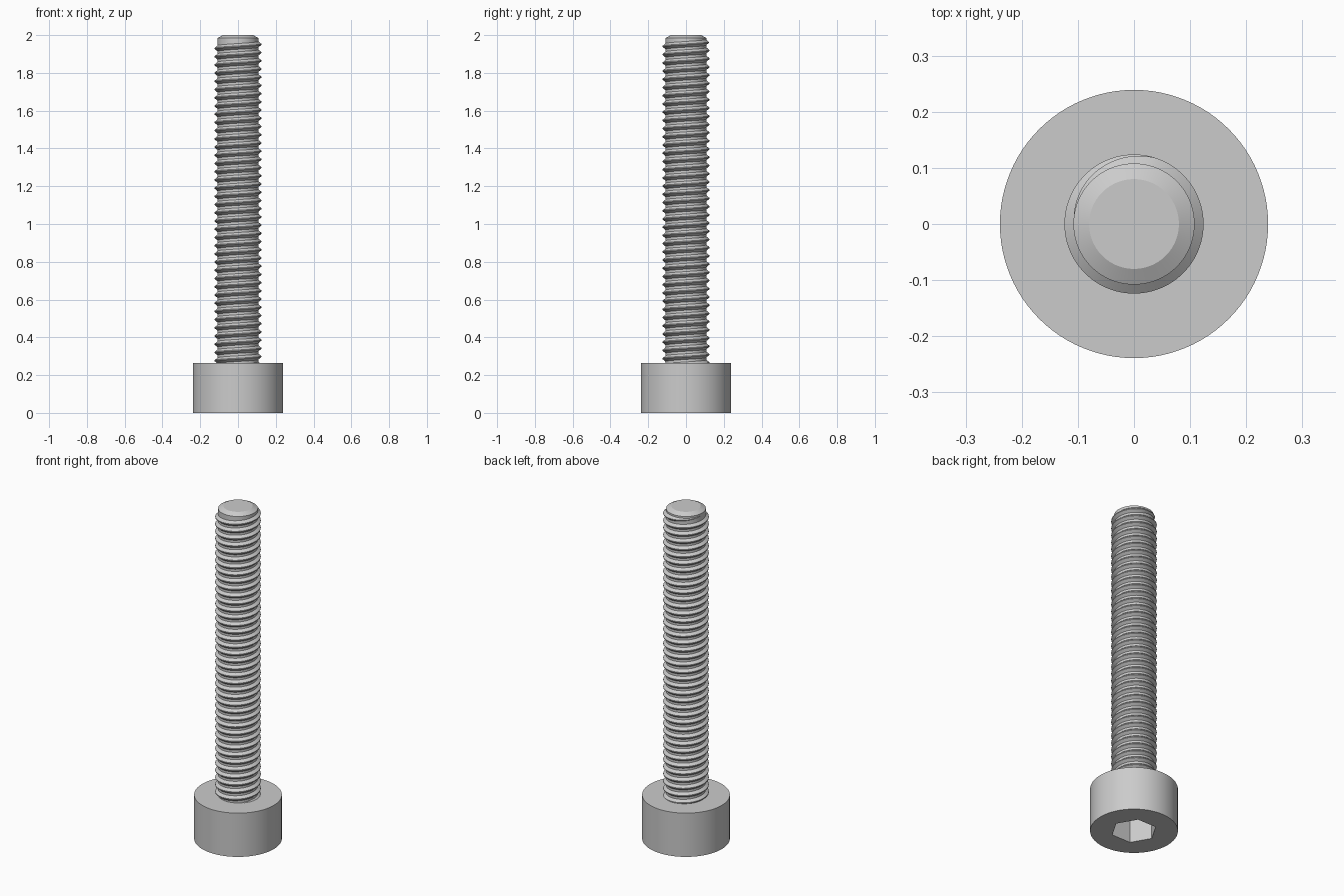
import bpy
import bmesh
from math import cos, sin, pi, radians

cube = bpy.data.objects.get("Cube")
if cube:
    bpy.data.objects.remove(cube, do_unlink=True)

SEG = 96            # segments around every round part
SIDE = SEG // 6     # segments per socket wall
PITCH = 0.0435
CORE_R, CREST_R = 0.108, 0.124

steel = bpy.data.materials.new("grey_steel")
steel.use_nodes = True
colour = (0.6, 0.6, 0.6, 1)
steel.diffuse_color = colour
steel.node_tree.nodes["Principled BSDF"].inputs["Base Color"].default_value = colour


def round_radius(r):
    return lambda k: r


def hex_radius(apothem):
    return lambda k: apothem / cos(radians((k % SIDE) * 60 / SIDE - 30))


def skin(name, loops, closed):
    """Join successive point loops with quads and cap both ends."""
    bm = bmesh.new()
    rows = [[bm.verts.new(p) for p in loop] for loop in loops]
    n = len(rows[0])
    for a, b in zip(rows, rows[1:]):
        for i in range(n if closed else n - 1):
            j = (i + 1) % n
            bm.faces.new((a[i], a[j], b[j], b[i]))
    bm.faces.new(rows[0][::-1])
    bm.faces.new(rows[-1])
    bmesh.ops.recalc_face_normals(bm, faces=bm.faces)
    mesh = bpy.data.meshes.new(name)
    bm.to_mesh(mesh)
    bm.free()
    mesh.materials.append(steel)
    obj = bpy.data.objects.new(name, mesh)
    bpy.context.collection.objects.link(obj)
    bpy.ops.object.select_all(action='DESELECT')
    obj.select_set(True)
    bpy.context.view_layer.objects.active = obj
    bpy.ops.object.shade_smooth_by_angle(angle=radians(20))
    return obj


def ring(z, radius):
    return [(radius(k) * cos(2 * pi * k / SEG), radius(k) * sin(2 * pi * k / SEG), z)
            for k in range(SEG)]


# Cylindrical head with a hexagonal socket sunk into its underside
outer, socket = round_radius(0.239), hex_radius(0.109)
skin("socket_head", [ring(0.14, socket), ring(0, socket),
                     ring(0, outer), ring(0.263, outer)], True)

# Plain core with a chamfered tip
core = round_radius(CORE_R)
skin("shank_core", [ring(0.25, core), ring(1.985, core),
                    ring(2, round_radius(0.08))], True)

# Right-handed helical thread that fades out near the tip
END_Z, END_ANGLE = 1.973, pi
STEPS = int((END_Z - 0.25) / PITCH * SEG)
FADE = SEG * 0.3
sections = []
for s in range(STEPS + 1):
    back = STEPS - s
    angle = END_ANGLE - 2 * pi * back / SEG
    z = END_Z - PITCH * back / SEG
    fade = max(0.03, min(1, back / FADE))
    root = CORE_R - 0.001
    crest = root + (CREST_R - root) * fade
    profile = [(root, -0.016 * fade), (crest, -0.0025 * fade),
               (crest, 0.0025 * fade), (root, 0.016 * fade)]
    sections.append([(r * cos(angle), r * sin(angle), z + dz) for r, dz in profile])
skin("screw_thread", sections, True)
